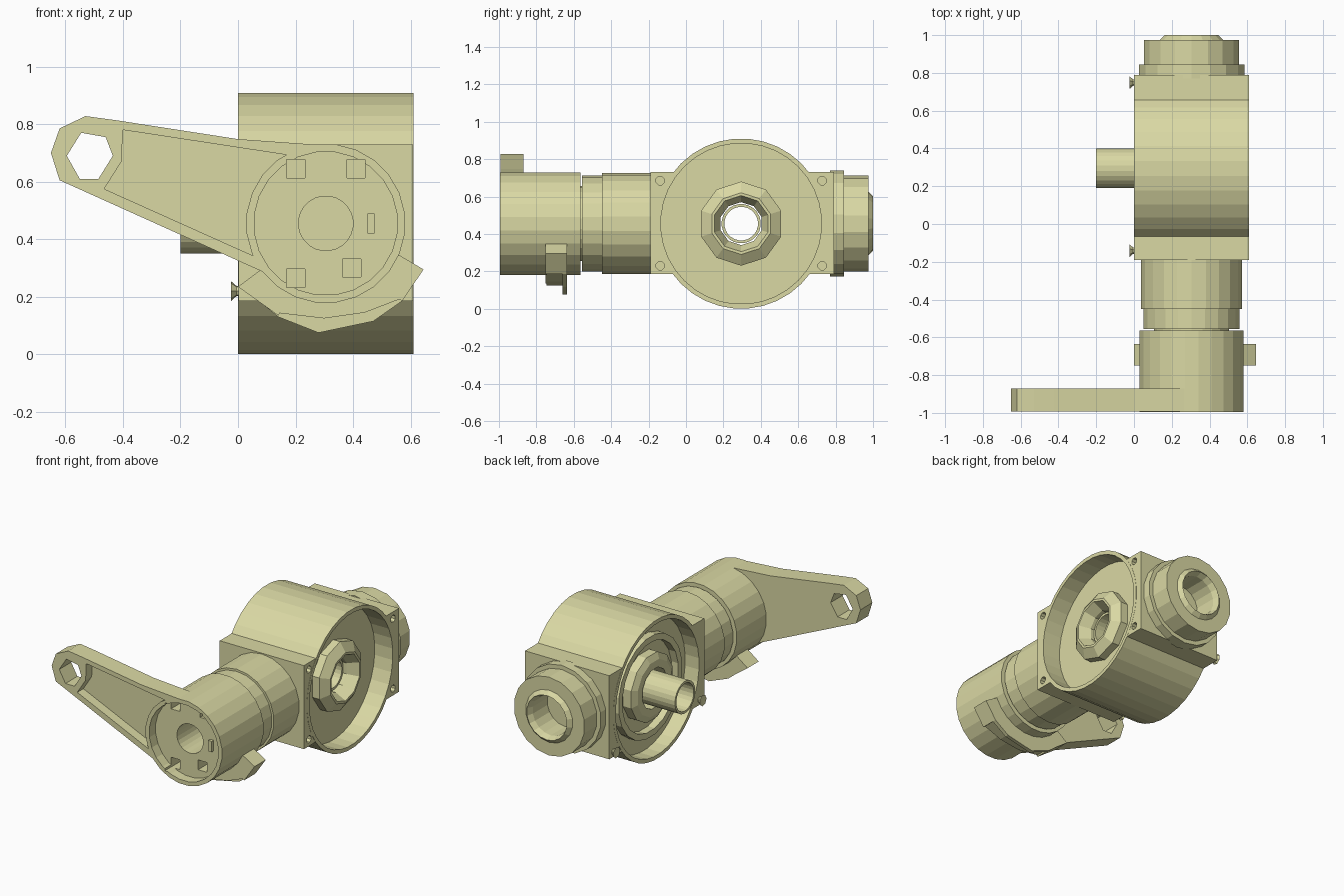
import bpy, bmesh
from math import cos, sin, pi

if "Cube" in bpy.data.objects:
    bpy.data.objects.remove(bpy.data.objects["Cube"])

mat = bpy.data.materials.new("pale_olive")
mat.diffuse_color = (0.70, 0.69, 0.37, 1)
mat.use_nodes = True
mat.node_tree.nodes["Principled BSDF"].inputs["Base Color"].default_value = mat.diffuse_color
CY, CX, CZ = 0.295, 0.305, 0.455      # axis positions of housing and necks


def finish(name, bm):
    bmesh.ops.remove_doubles(bm, verts=bm.verts, dist=1e-5)
    bmesh.ops.recalc_face_normals(bm, faces=bm.faces)
    me = bpy.data.meshes.new(name)
    bm.to_mesh(me)
    bm.free()
    me.materials.append(mat)
    ob = bpy.data.objects.new(name, me)
    bpy.context.collection.objects.link(ob)
    return ob


def lathe(name, axis, profile, n=24, centre=None):
    """Spin a closed (radius, position) profile round an x or y axis."""
    a, b = centre or ((CY, CZ) if axis == 'x' else (CX, CZ))
    bm = bmesh.new()
    rings = []
    for i in range(n):
        t = 2 * pi * (i + 0.5) / n
        ring = []
        for r, p in profile:
            u, w = a + r * cos(t), b + r * sin(t)
            ring.append(bm.verts.new((p, u, w) if axis == 'x' else (u, p, w)))
        rings.append(ring)
    m = len(profile)
    for i in range(n):
        A, B = rings[i], rings[(i + 1) % n]
        for j in range(m):
            k = (j + 1) % m
            ra, rb = profile[j][0], profile[k][0]
            if ra == 0 and rb == 0:
                continue
            if ra == 0:
                bm.faces.new((A[j], A[k], B[k]))
            elif rb == 0:
                bm.faces.new((A[j], A[k], B[j]))
            else:
                bm.faces.new((A[j], A[k], B[k], B[j]))
    return finish(name, bm)


def rod(name, axis, r, p0, p1, n=24, centre=None):
    return lathe(name, axis, [(0, p0), (r, p0), (r, p1), (0, p1)], n, centre)


def prism(name, outline, y0, y1):
    """Extrude an x-z outline along y."""
    bm = bmesh.new()
    f = bm.faces.new([bm.verts.new((x, y0, z)) for x, z in outline])
    g = bmesh.ops.extrude_face_region(bm, geom=[f])
    for v in g['geom']:
        if isinstance(v, bmesh.types.BMVert):
            v.co.y = y1
    return finish(name, bm)


def box(name, lo, hi):
    return prism(name, [(lo[0], lo[2]), (hi[0], lo[2]), (hi[0], hi[2]), (lo[0], hi[2])], lo[1], hi[1])


def boolean(target, tools, op='DIFFERENCE'):
    bpy.context.view_layer.objects.active = target
    for tool in tools:
        md = target.modifiers.new("cut", 'BOOLEAN')
        md.operation, md.solver, md.object = op, 'EXACT', tool
        bpy.ops.object.modifier_apply(modifier=md.name)
        bpy.data.objects.remove(tool)


# main housing: drum along x merged with a square block, open both sides
housing = rod("housing", 'x', 0.455, 0, 0.61, 36)
boolean(housing, [box("block", (0.001, -0.19, 0.185), (0.609, 0.79, 0.73))], 'UNION')
boolean(housing, [rod("right_pocket", 'x', 0.43, 0.48, 0.7, 36),
                  rod("left_pocket", 'x', 0.43, -0.1, 0.10, 36),
                  rod("through_bore", 'x', 0.135, -0.1, 0.7, 12)])
corners = [(y, z) for y in (-0.138, 0.728) for z in (0.23, 0.685)]
boolean(housing, [rod("bolt_hole", 'x', 0.024, 0.5, 0.7, 8, c) for c in corners])

# bearing boss in the right pocket, stepped rings in the left pocket
lathe("right_boss", 'x', [(0.225, 0.47), (0.225, 0.53), (0.165, 0.57),
                          (0.15, 0.57), (0.115, 0.50), (0.115, 0.47)], 10)
lathe("left_outer_ring", 'x', [(0.33, 0.11), (0.33, 0.05), (0.29, 0.05), (0.29, 0.11)], 20)
lathe("left_boss", 'x', [(0.22, 0.11), (0.22, 0.04), (0.18, 0.02),
                         (0.13, 0.02), (0.13, 0.11)], 12)
lathe("drive_tube", 'x', [(0.105, -0.2), (0.105, 0.48), (0.09, 0.48), (0.09, -0.2)], 24)

# screw tips on the lower left corners
for y in (-0.14, 0.75):
    lathe("screw_tip", 'x', [(0, 0.02), (0.02, 0.02), (0.018, -0.005), (0.036, -0.025), (0, -0.02)],
          7, (y, 0.22))

# rear neck with stepped collar and deep hexagonal socket
lathe("rear_neck", 'y', [(0, 0.77), (0.283, 0.77), (0.283, 0.845), (0.256, 0.845), (0.256, 0.975),
                         (0.17, 0.975), (0.145, 1.0), (0.13, 0.96), (0.13, 0.81), (0, 0.81)], 18)

# front neck, stepping down into the rotating hub
lathe("front_neck", 'y', [(0, -0.15), (0.27, -0.15), (0.27, -0.45), (0.256, -0.45),
                          (0.256, -0.557), (0.2, -0.557), (0.2, -0.58), (0, -0.58)], 22)

# hub: cupped front, central bore, four square holes
hub = lathe("hub", 'y', [(0, -0.565), (0.277, -0.565), (0.277, -0.995), (0.25, -0.995), (0.25, -0.93),
                         (0.095, -0.93), (0.095, -0.72), (0, -0.72)], 24)
s = 0.032
boolean(hub, [box("pocket", (x - s, -1.1, z - s), (x + s, -0.83, z + s))
              for x, z in ((0.2, 0.645), (0.41, 0.645), (0.2, 0.265), (0.395, 0.3))])
box("hub_key", (0.45, -0.95, 0.42), (0.475, -0.92, 0.49))

# lever arm with recessed web and eye
lever = prism("lever_arm", [(-0.62, 0.605), (-0.65, 0.70), (-0.62, 0.785), (-0.53, 0.828),
                            (-0.42, 0.813), (0.0, 0.748), (0.28, 0.728), (0.3, 0.46), (0.09, 0.285)],
              -0.993, -0.87)
boolean(lever, [
    prism("eye", [(-0.595, 0.69), (-0.545, 0.77), (-0.46, 0.755), (-0.435, 0.69),
                  (-0.485, 0.61), (-0.55, 0.61)], -1.1, -0.8),
    prism("web", [(-0.40, 0.78), (0.19, 0.69), (0.3, 0.46), (0.07, 0.335),
                  (-0.465, 0.575), (-0.405, 0.67)], -1.1, -0.93),
    rod("hub_space", 'y', 0.262, -1.1, -0.8, 24)])

# stop flange under the hub: thin crescent plus a block at each end
prism("stop_flange", [(0.01, 0.235), (0.14, 0.13), (0.28, 0.075), (0.47, 0.115), (0.57, 0.185),
                      (0.60, 0.28), (0.45, 0.30), (0.3, 0.26), (0.12, 0.32)], -0.66, -0.635)
prism("stop_block_left", [(0.0, 0.235), (0.14, 0.135), (0.2, 0.23), (0.08, 0.295)], -0.75, -0.635)
prism("stop_block_right", [(0.57, 0.185), (0.645, 0.295), (0.56, 0.345), (0.48, 0.25)], -0.75, -0.635)
prism("stop_rib", [(0.13, 0.145), (0.3, 0.125), (0.44, 0.145), (0.57, 0.195),
                   (0.5, 0.3), (0.3, 0.24), (0.15, 0.28)], -0.745, -0.64)
